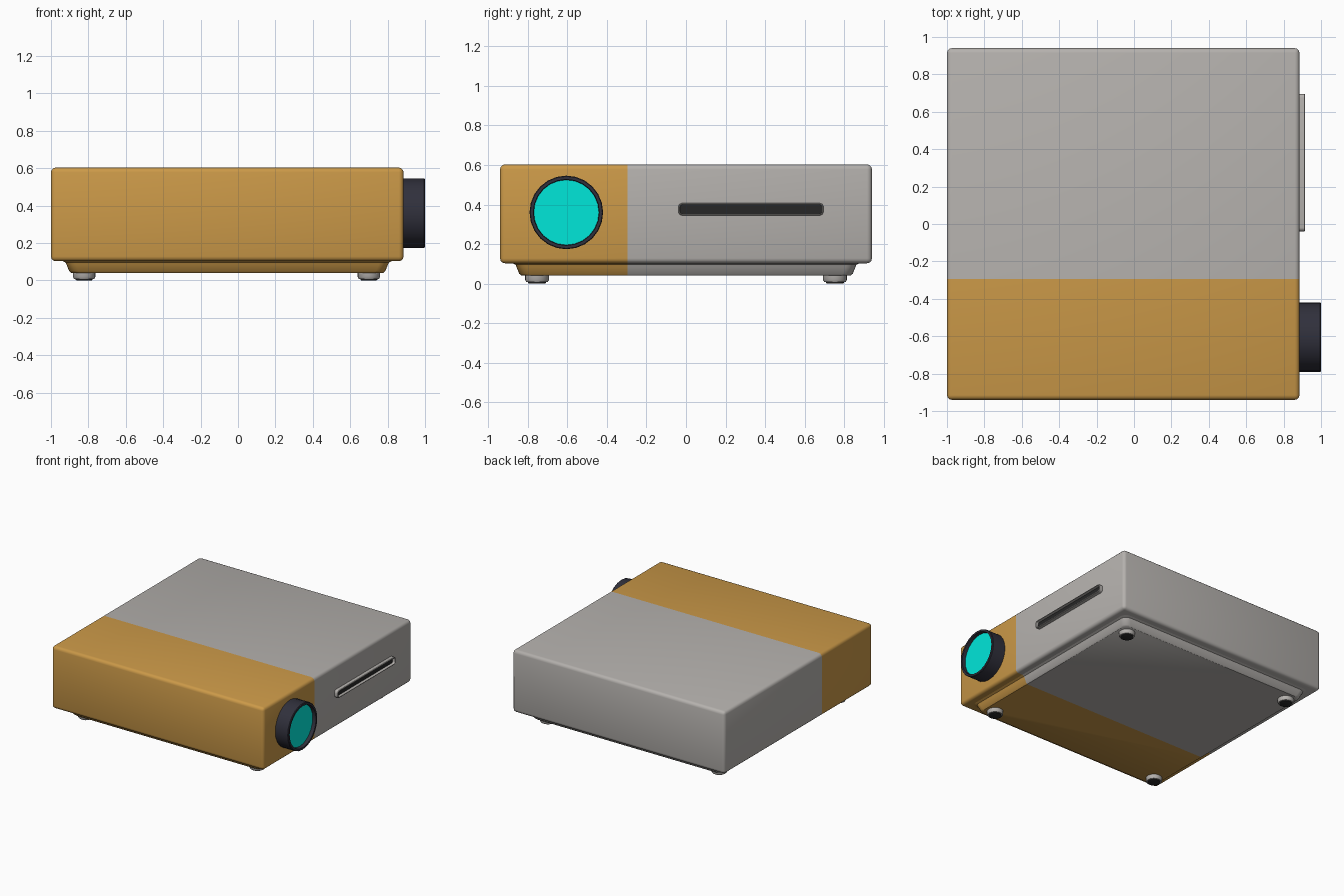
import bpy, bmesh
from math import sin, cos, pi, radians
from mathutils import Vector

if "Cube" in bpy.data.objects:
    bpy.data.objects.remove(bpy.data.objects["Cube"])

CX, HX, HY = -0.0575, 0.9425, 0.94   # body centre and half sizes
SPLIT_Y = -0.295                     # colour boundary


def material(name, rgb):
    m = bpy.data.materials.new(name)
    m.diffuse_color = (*rgb, 1)
    m.use_nodes = True
    m.node_tree.nodes["Principled BSDF"].inputs["Base Color"].default_value = m.diffuse_color
    return m


GREY = material("warm_grey", (0.46, 0.44, 0.42))
ORANGE = material("orange", (0.60, 0.32, 0.065))
DARK = material("dark_blue_grey", (0.03, 0.03, 0.045))
BLACK = material("black", (0.02, 0.02, 0.02))
CYAN = material("cyan", (0.0, 0.8, 0.7))


def finish(bm, name, mats):
    bmesh.ops.recalc_face_normals(bm, faces=bm.faces)
    mesh = bpy.data.meshes.new(name)
    bm.to_mesh(mesh)
    bm.free()
    obj = bpy.data.objects.new(name, mesh)
    bpy.context.collection.objects.link(obj)
    for m in mats:
        mesh.materials.append(m)
    bpy.ops.object.select_all(action='DESELECT')
    obj.select_set(True)
    bpy.context.view_layer.objects.active = obj
    bpy.ops.object.shade_smooth_by_angle(angle=radians(35))
    return obj


def loft(rings):
    """Skin a stack of equal-length rings and cap both ends."""
    bm = bmesh.new()
    rows = [[bm.verts.new(p) for p in r] for r in rings]
    n = len(rows[0])
    for a, b in zip(rows, rows[1:]):
        for i in range(n):
            j = (i + 1) % n
            bm.faces.new((a[i], a[j], b[j], b[i]))
    bm.faces.new(rows[0])
    bm.faces.new(rows[-1])
    return bm


def circle(r, n):
    return [(r * cos(2 * pi * i / n), r * sin(2 * pi * i / n)) for i in range(n)]


def rounded_rect(hx, hy, r, seg=4):
    pts = []
    for q, (sx, sy) in enumerate([(1, 1), (-1, 1), (-1, -1), (1, -1)]):
        for i in range(seg + 1):
            a = pi / 2 * (q + i / seg)
            pts.append((sx * (hx - r) + r * cos(a), sy * (hy - r) + r * sin(a)))
    return pts


def two_tone(bm, name):
    """Cut at the colour boundary; orange in front, grey behind."""
    bmesh.ops.bisect_plane(bm, geom=bm.verts[:] + bm.edges[:] + bm.faces[:],
                           plane_co=(0, SPLIT_Y, 0), plane_no=(0, 1, 0))
    for f in bm.faces:
        f.material_index = int(f.calc_center_median().y < SPLIT_Y)
    return finish(bm, name, [GREY, ORANGE])


# main housing
bm = bmesh.new()
bmesh.ops.create_cube(bm, size=1)
for v in bm.verts:
    v.co = Vector((CX + v.co.x * 2 * HX, v.co.y * 2 * HY, 0.353 + v.co.z * 0.5))
bmesh.ops.bevel(bm, geom=bm.edges[:], offset=0.025, segments=3, profile=0.5,
                affect='EDGES')
two_tone(bm, "housing")

# stepped base plate under the housing
base = [(0.05, 0.108), (0.078, 0.096), (0.083, 0.085), (0.097, 0.05), (0.108, 0.04)]
two_tone(loft([[(CX + x, y, z) for x, y in rounded_rect(HX - d, HY - d, 0.05)]
               for d, z in base]), "base_plate")

# four feet with rubber pads
for x in (-0.823, 0.70):
    for y in (-0.753, 0.753):
        for name, prof, mat in (
                ("foot", [(0.06, 0.045), (0.06, 0.018), (0.054, 0.008), (0.045, 0.008)], GREY),
                ("foot_pad", [(0.046, 0.012), (0.046, 0.003), (0.04, 0.0)], BLACK)):
            finish(loft([[(x + u, y + v, z) for u, v in circle(r, 24)]
                         for r, z in prof]), name, [mat])


# lens barrel and recessed glass on the right side
def lens_part(name, prof, mat):
    finish(loft([[(x, -0.605 + u, 0.36 + v) for u, v in circle(r, 24)]
                 for r, x in prof]), name, [mat])


lens_part("lens_barrel", [(0.186, 0.88), (0.186, 0.995), (0.182, 1.0),
                          (0.167, 1.0), (0.164, 0.965)], DARK)
lens_part("lens_glass", [(0.1645, 0.96), (0.1645, 0.972)], CYAN)


# slot surround and dark slot
def slot_part(name, prof, mat):
    finish(loft([[(x, 0.328 + u, 0.376 + v)
                  for u, v in rounded_rect(0.367 - d, 0.031 - d, 0.02 - d)]
                 for d, x in prof]), name, [mat])


slot_part("slot_surround", [(0, 0.88), (0, 0.912), (0.003, 0.915),
                            (0.007, 0.915), (0.008, 0.888)], GREY)
slot_part("slot_opening", [(0.0075, 0.885), (0.0075, 0.892)], BLACK)
